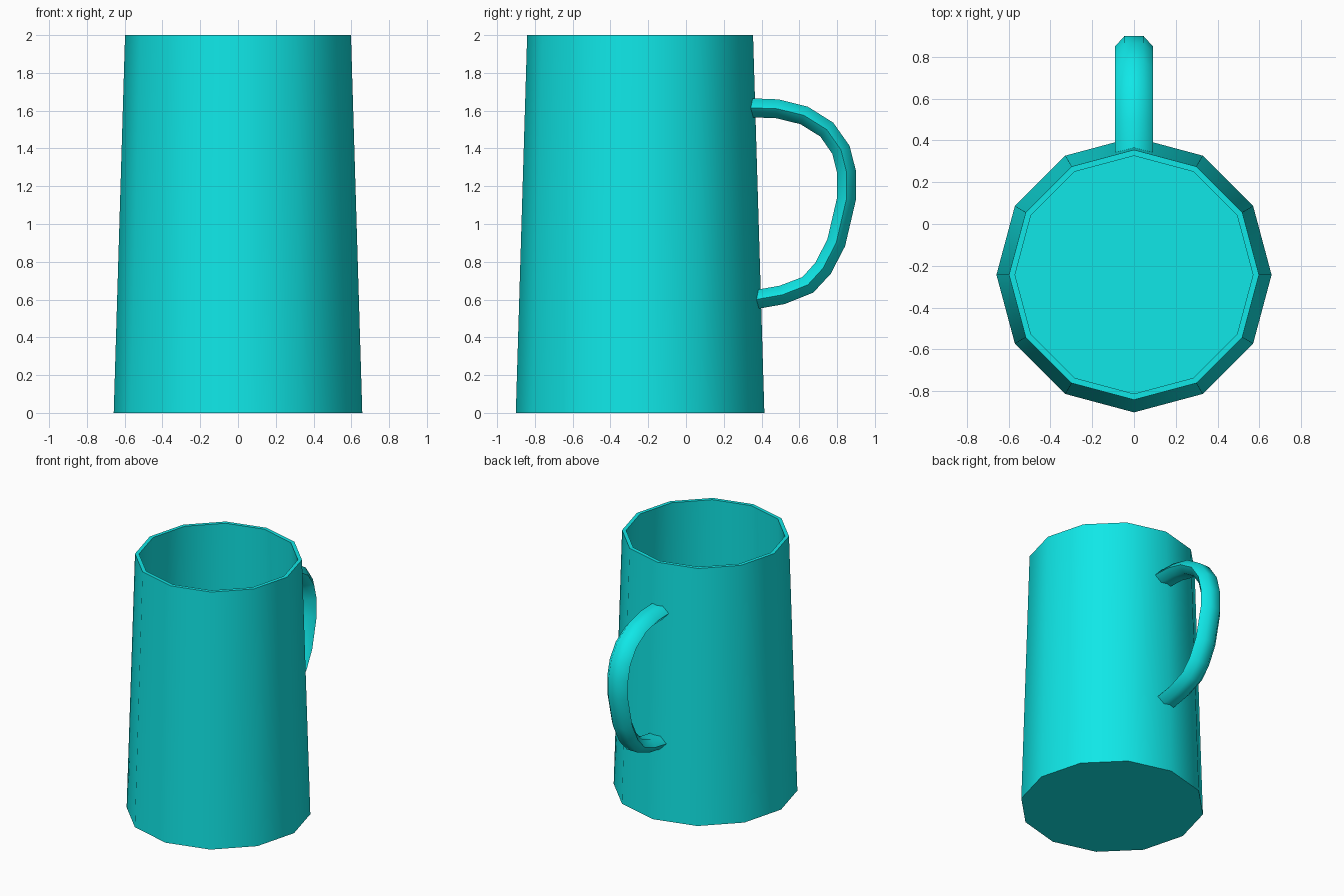
import bpy, bmesh, math
from mathutils import Vector

if "Cube" in bpy.data.objects:
    bpy.data.objects.remove(bpy.data.objects["Cube"])

mat = bpy.data.materials.new("cyan_glaze")
mat.diffuse_color = (0.005, 0.8, 0.8, 1)
mat.use_nodes = True
mat.node_tree.nodes["Principled BSDF"].inputs["Base Color"].default_value = mat.diffuse_color


def finish(name, bm, angle):
    bmesh.ops.recalc_face_normals(bm, faces=bm.faces)
    mesh = bpy.data.meshes.new(name)
    bm.to_mesh(mesh)
    bm.free()
    mesh.materials.append(mat)
    obj = bpy.data.objects.new(name, mesh)
    bpy.context.collection.objects.link(obj)
    bpy.ops.object.select_all(action='DESELECT')
    obj.select_set(True)
    bpy.context.view_layer.objects.active = obj
    bpy.ops.object.shade_smooth_by_angle(angle=math.radians(angle))


def loft(name, rings, angle):
    """Skin a list of equal-sized point rings and cap both ends."""
    bm = bmesh.new()
    loops = [[bm.verts.new(p) for p in ring] for ring in rings]
    n = len(loops[0])
    for a, b in zip(loops, loops[1:]):
        for i in range(n):
            j = (i + 1) % n
            bm.faces.new((a[i], a[j], b[j], b[i]))
    bm.faces.new(loops[0])
    bm.faces.new(loops[-1])
    finish(name, bm, angle)


# Tapered twelve-sided cup: outside wall, rim, inside wall, floor
SIDES, CENTRE_Y = 12, -0.243
profile = [(0.658, 0), (0.598, 2), (0.569, 2), (0.627, 0.03)]
loft("mug_body", [[(r * math.cos(math.tau * i / SIDES),
                    CENTRE_Y + r * math.sin(math.tau * i / SIDES), z)
                   for i in range(SIDES)] for r, z in profile], 40)

# Handle: six-sided section swept along a curved path of (y, z) points
path = [Vector((0, y, z)) for y, z in [
    (0.345, 1.615), (0.483, 1.61), (0.625, 1.575), (0.745, 1.50),
    (0.82, 1.393), (0.85, 1.275), (0.85, 1.135), (0.795, 0.90),
    (0.725, 0.765), (0.645, 0.678), (0.51, 0.625), (0.37, 0.60)]]
rings = []
for k, p in enumerate(path):
    steps = []
    if k > 0:
        steps.append((p - path[k - 1]).normalized())
    if k < len(path) - 1:
        steps.append((path[k + 1] - p).normalized())
    tangent = sum(steps, Vector()).normalized()
    normal = Vector((1, 0, 0)).cross(tangent)
    rings.append([p + Vector((0.09 * math.cos(math.tau * i / 6), 0, 0))
                  + normal * (0.058 * math.sin(math.tau * i / 6))
                  for i in range(6)])
loft("handle", rings, 75)
